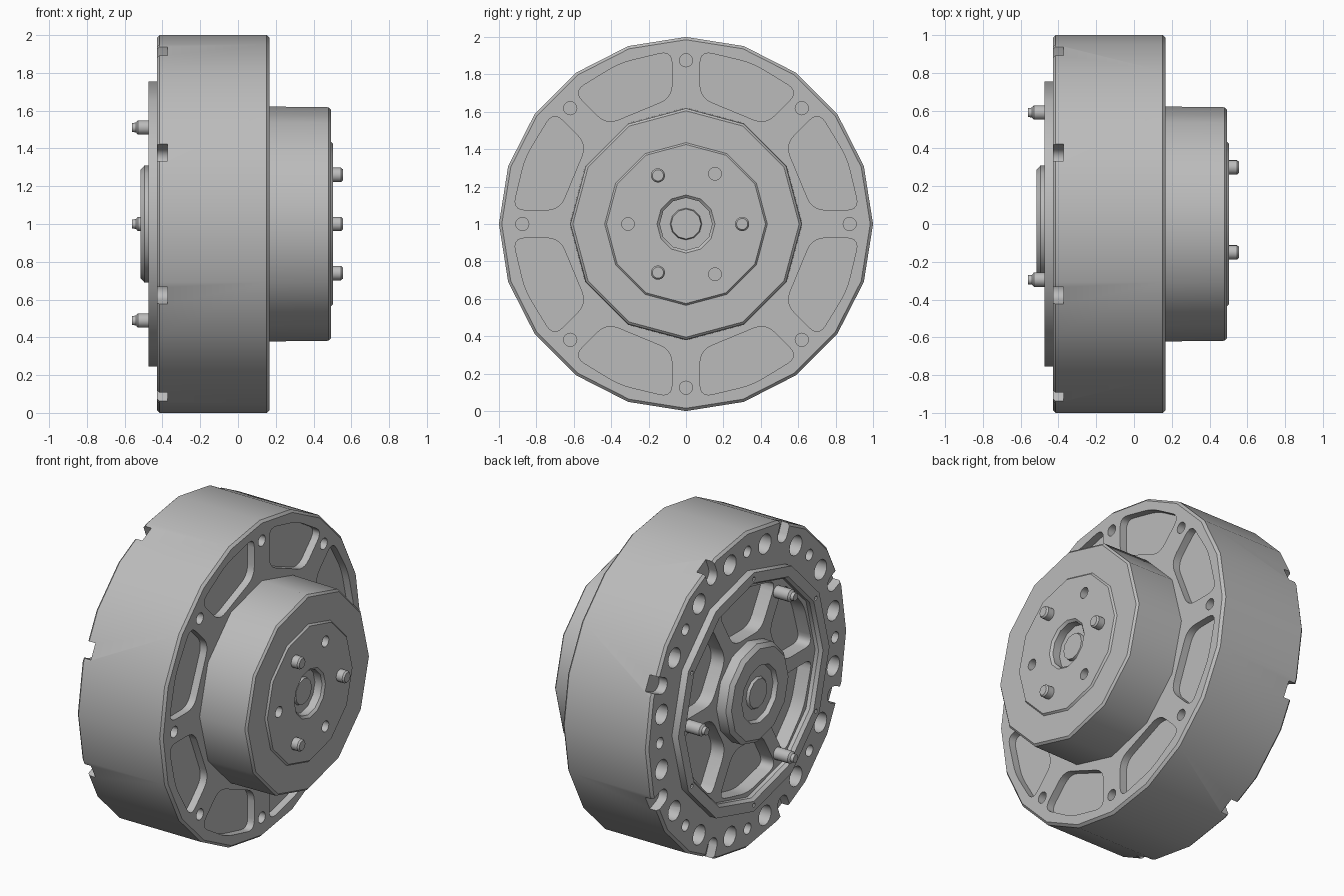
import bpy, bmesh, math
from mathutils import Vector, Matrix

if "Cube" in bpy.data.objects:
    bpy.data.objects.remove(bpy.data.objects["Cube"])

grey = bpy.data.materials.new("metal_grey")
grey.use_nodes = True
grey.diffuse_color = (0.5, 0.5, 0.5, 1)
grey.node_tree.nodes["Principled BSDF"].inputs["Base Color"].default_value = (0.5, 0.5, 0.5, 1)

CENTRE = Vector((0, 0, 1))  # the wheel axis runs along x at this height


def polar(r, deg):
    a = math.radians(deg)
    return Vector((r * math.cos(a), r * math.sin(a)))


def finish(name, bm):
    bmesh.ops.recalc_face_normals(bm, faces=bm.faces)
    mesh = bpy.data.meshes.new(name)
    bm.to_mesh(mesh)
    bm.free()
    mesh.materials.append(grey)
    obj = bpy.data.objects.new(name, mesh)
    bpy.context.collection.objects.link(obj)
    obj.location = CENTRE
    return obj


def lathe(name, profile, sides, at=(0, 0), closed=False):
    """Spin (x, radius) points round the x axis."""
    bm = bmesh.new()
    verts = [bm.verts.new((x, 0, r)) for x, r in profile]
    pairs = list(zip(verts, verts[1:]))
    if closed:
        pairs.append((verts[-1], verts[0]))
    edges = [bm.edges.new(p) for p in pairs]
    bmesh.ops.spin(bm, geom=verts + edges, cent=(0, 0, 0), axis=(1, 0, 0),
                   angle=math.tau, steps=sides)
    bmesh.ops.remove_doubles(bm, verts=bm.verts, dist=1e-5)
    bmesh.ops.translate(bm, verts=bm.verts, vec=(0, at[0], at[1]))
    return finish(name, bm)


def prism(bm, outline, x0, x1):
    """Add a solid with a (y, z) outline between two x positions."""
    face = bm.faces.new([bm.verts.new((x0, p[0], p[1])) for p in outline])
    out = bmesh.ops.extrude_face_region(bm, geom=[face])["geom"]
    bmesh.ops.translate(bm, vec=(x1 - x0, 0, 0),
                        verts=[v for v in out if isinstance(v, bmesh.types.BMVert)])


def hole(bm, r, centre, x0, x1, sides=16):
    prism(bm, [centre + polar(r, 360 * i / sides) for i in range(sides)], x0, x1)


def rounded(points, radius, steps=5):
    out = []
    for i, p in enumerate(points):
        a, b = points[i - 1], points[(i + 1) % len(points)]
        p0 = p + (a - p).normalized() * radius
        p1 = p + (b - p).normalized() * radius
        for s in range(steps + 1):
            t = s / steps
            out.append(p0 * (1 - t) ** 2 + p * 2 * t * (1 - t) + p1 * t * t)
    return out


def wedge(r0, r1, pitch, gap, angle, radius):
    """Rounded pocket outline between two spokes of half-width gap."""
    def corner(r, side):
        return polar(r, angle + side * (pitch / 2 - math.degrees(math.asin(gap / r))))
    return rounded([corner(r0, 1), corner(r0, -1), corner(r1, -1), polar(r1, angle),
                    corner(r1, 1)], radius)


def cut(obj, bm):
    cutter = finish(obj.name + "_cutter", bm)
    cutter.hide_render = True
    mod = obj.modifiers.new("cut", "BOOLEAN")
    mod.operation = "DIFFERENCE"
    mod.solver = "EXACT"
    mod.object = cutter
    bpy.context.view_layer.objects.active = obj
    bpy.ops.object.modifier_apply(modifier=mod.name)
    bpy.data.objects.remove(cutter)


parts = []

# Main drum with chamfered rims
drum = lathe("drum", [(-0.43, 0), (-0.43, 0.985), (-0.415, 1),
                      (0.152, 1), (0.167, 0.985), (0.167, 0)], 20)
bm = bmesh.new()
for i in range(8):
    a = 45 * i
    # Front pockets and bolt holes
    prism(bm, wedge(0.68, 0.93, 45, 0.075, a + 22.5, 0.07), 0.12, 0.3)
    hole(bm, 0.035, polar(0.875, a), 0.06, 0.3)
    # Back bolt holes and rim notches
    hole(bm, 0.035, polar(0.875, a), -0.6, -0.33)
    for side in (-1, 1):
        hole(bm, 0.062, polar(0.875, a + 22.5 + side * 11), -0.6, -0.33)
    slot = [Vector((1.1, -0.05)), Vector((1.1, 0.05))]
    slot += [Vector((0.92, 0)) + polar(0.05, 90 + 22.5 * s) for s in range(9)]
    turn = Matrix.Rotation(math.radians(a + 22.5), 2)
    prism(bm, [turn @ p for p in slot], -0.6, -0.372)
for i in range(6):
    # Back pockets between the spokes
    prism(bm, wedge(0.36, 0.65, 60, 0.045, 30 + 60 * i, 0.07), -0.6, -0.34)
cut(drum, bm)
parts.append(drum)

# Raised ring on the back with small screw holes
ring = lathe("back_ring", [(-0.475, 0.69), (-0.475, 0.755), (-0.42, 0.755),
                           (-0.42, 0.675), (-0.455, 0.675)], 12, closed=True)
bm = bmesh.new()
for i in range(6):
    hole(bm, 0.013, polar(0.715, 30 + 60 * i), -0.6, -0.45, 8)
cut(ring, bm)
parts.append(ring)

# Back hub with a stepped centre
parts.append(lathe("back_hub", [(-0.505, 0), (-0.505, 0.09), (-0.49, 0.10), (-0.49, 0.17),
                                (-0.517, 0.18), (-0.517, 0.285), (-0.495, 0.31),
                                (-0.33, 0.31), (-0.33, 0)], 12))

# Front hub with raised disc, bore and boss
hub = lathe("front_hub", [(0.46, 0), (0.46, 0.08), (0.44, 0.085), (0.44, 0.14), (0.49, 0.14),
                          (0.503, 0.155), (0.503, 0.425), (0.492, 0.435), (0.492, 0.605),
                          (0.48, 0.618), (0.15, 0.622), (0.15, 0)], 12)
bm = bmesh.new()
for i in range(3):
    hole(bm, 0.034, polar(0.31, 60 + 120 * i), 0.45, 0.6)
cut(hub, bm)
parts.append(hub)

# Three pins on each side
for i in range(3):
    a = 120 * i
    parts.append(lathe(f"front_pin_{i + 1}", [(0.48, 0), (0.48, 0.038), (0.545, 0.038),
                                              (0.555, 0.03), (0.555, 0)], 16, polar(0.3, a)))
    parts.append(lathe(f"back_pin_{i + 1}", [(-0.38, 0), (-0.38, 0.038), (-0.53, 0.038),
                                             (-0.54, 0.026), (-0.56, 0.024), (-0.56, 0)],
                       16, polar(0.59, a)))

# Smooth shading with sharp edges kept
bpy.ops.object.select_all(action="DESELECT")
for part in parts:
    part.select_set(True)
bpy.context.view_layer.objects.active = drum
bpy.ops.object.shade_smooth_by_angle(angle=math.radians(35))
